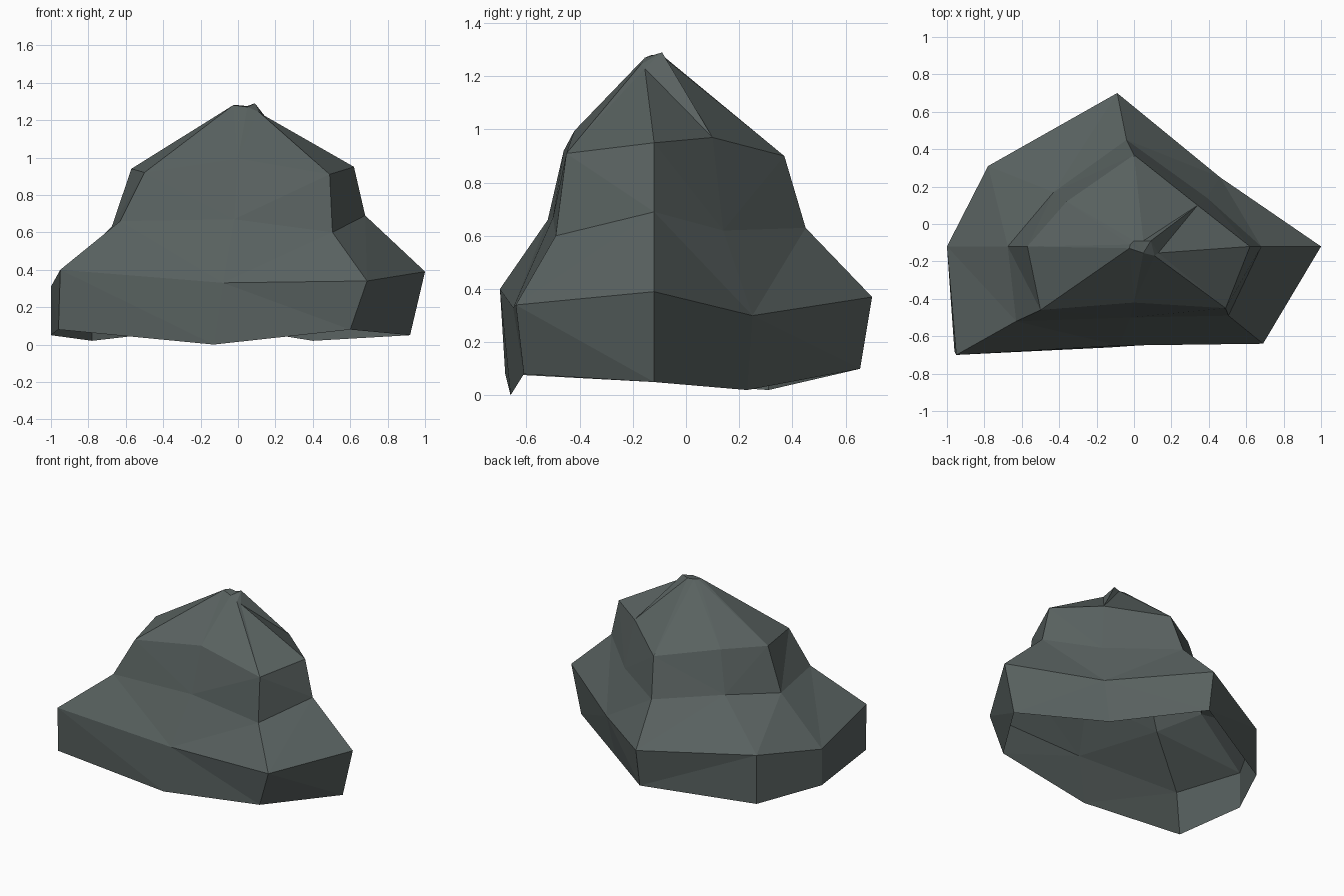
import bpy, bmesh

# one flat colour
stone = bpy.data.materials.new("dark grey stone")
stone.diffuse_color = (0.1, 0.122, 0.118, 1)

# eight-cornered contours, counter-clockwise from the right:
# right, back right, back, back left, left, front left, front, front right
foot = [(.92, -.12, .05), (.40, .23, .02), (-.09, .655, .10), (-.78, .31, .02),
        (-1, -.12, .05), (-.96, -.68, .08), (-.13, -.66, 0), (.60, -.61, .08)]
ledge = [(1, -.12, .39), (.46, .25, .30), (-.09, .70, .37), (-.78, .31, .37),
         (-1, -.12, .31), (-.95, -.70, .40), (-.08, -.65, .33), (.69, -.64, .34)]
neck = [(.68, -.12, .69), (.39, .14, .62), (-.04, .45, .63), (-.43, .17, .66),
        (-.675, -.12, .63), (-.63, -.52, .66), (-.02, -.50, .67), (.505, -.49, .60)]
shoulder = [(.62, -.12, .95), (.34, .10, .97), (0, .37, .90), (-.36, .12, .95),
            (-.57, -.12, .94), (-.50, -.46, .92), (0, -.42, .995), (.49, -.45, .91)]
tip = [(.13, -.155, .1 + 1.13), (.09, -.09, 1.29), (.05, -.09, 1.275), (0, -.09, 1.28),
       (-.02, -.11, 1.28), (-.025, -.13, 1.28), (.05, -.155, 1.27), (.11, -.17, 1.245)]

# rock: contours joined by bands, open underneath, closed at the tip
bm = bmesh.new()
rings = [[bm.verts.new(p) for p in ring] for ring in (foot, ledge, neck, shoulder, tip)]
for low, high in zip(rings, rings[1:]):
    for i in range(8):
        j = (i + 1) % 8
        bm.faces.new((low[i], low[j], high[j], high[i]))
bm.faces.new(rings[-1])
bmesh.ops.triangulate(bm, faces=bm.faces[:])

mesh = bpy.data.meshes.new("rock")
bm.to_mesh(mesh)
bm.free()
mesh.materials.append(stone)
rock = bpy.data.objects.new("rock", mesh)
bpy.context.collection.objects.link(rock)
